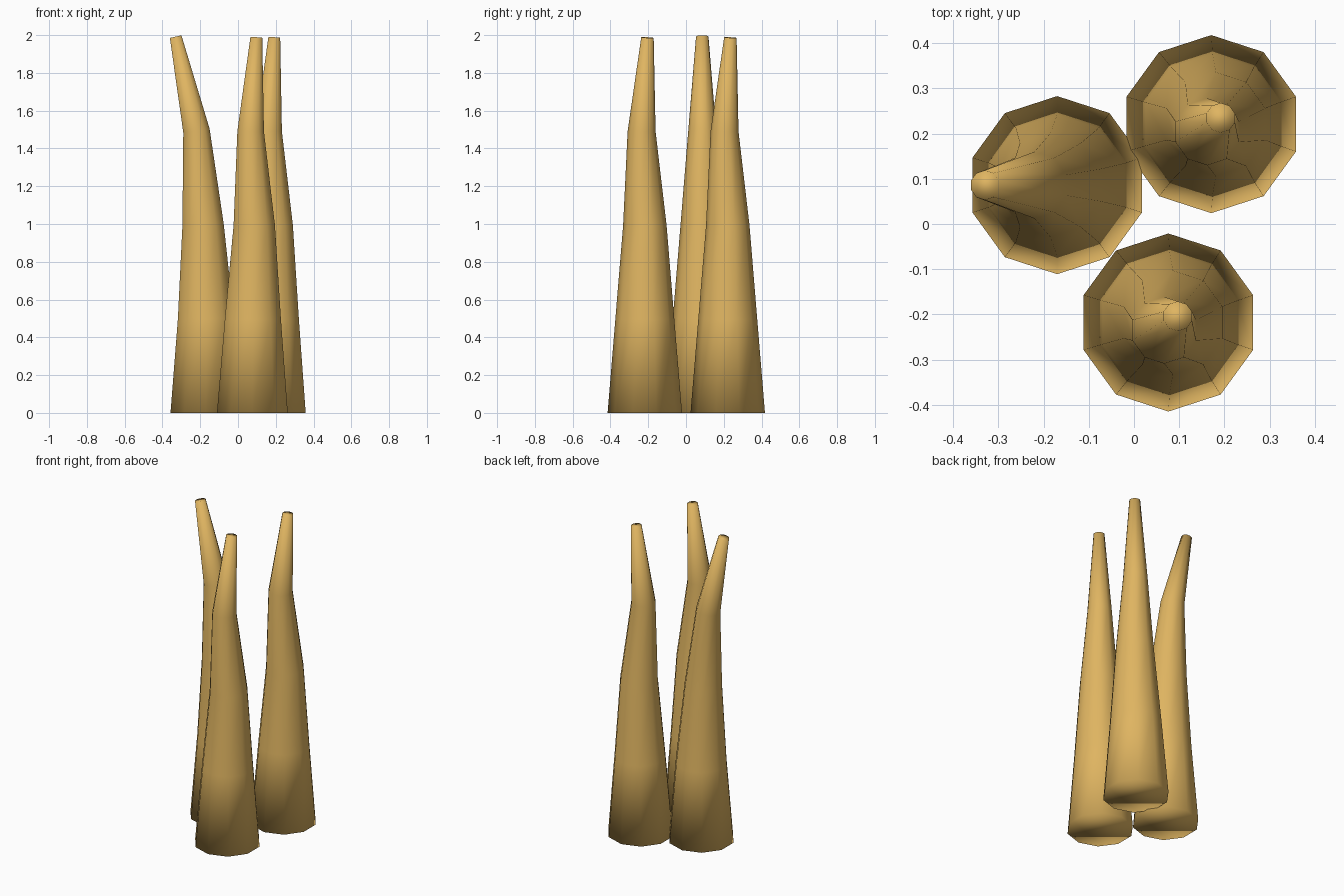
import bpy, bmesh, math
from mathutils import Vector

if "Cube" in bpy.data.objects:
    bpy.data.objects.remove(bpy.data.objects["Cube"])

SIDES = 10
R_BASE, R_TIP = 0.197, 0.033

tan = bpy.data.materials.new("tan")
tan.diffuse_color = (0.74, 0.46, 0.12, 1)
tan.use_nodes = True
tan.node_tree.nodes["Principled BSDF"].inputs["Base Color"].default_value = tan.diffuse_color


def horn(name, base, offsets, top):
    """Tapered ten-sided spike swept along a bent spine of five rings."""
    n = len(offsets)
    spine = [Vector((base[0] + dx, base[1] + dy, top * i / (n - 1)))
             for i, (dx, dy) in enumerate(offsets)]
    bm = bmesh.new()
    rings = []
    for i, c in enumerate(spine):
        r = R_BASE + (R_TIP - R_BASE) * i / (n - 1)
        # rings stand square to the spine, the base stays flat
        d = spine[min(i + 1, n - 1)] - spine[max(i - 1, 0)]
        turn = Vector((0, 0, 1)).rotation_difference(d if i else Vector((0, 0, 1)))
        ring = []
        for k in range(SIDES):
            a = math.pi / 2 + math.tau * k / SIDES
            ring.append(bm.verts.new(c + turn @ Vector((r * math.cos(a), r * math.sin(a), 0))))
        rings.append(ring)
    for lo, hi in zip(rings, rings[1:]):
        for k in range(SIDES):
            j = (k + 1) % SIDES
            bm.faces.new((lo[k], lo[j], hi[j], hi[k]))
    bm.faces.new(rings[0][::-1])
    bm.faces.new(rings[-1])
    for f in bm.faces:
        f.smooth = True
    mesh = bpy.data.meshes.new(name)
    bm.to_mesh(mesh)
    bm.free()
    mesh.materials.append(tan)
    obj = bpy.data.objects.new(name, mesh)
    bpy.context.collection.objects.link(obj)


# left spike leans outwards, the other two share a gentle wave
lean = [(0, 0), (0, 0), (-0.015, 0), (-0.05, 0), (-0.16, 0)]
wave = [(0, 0), (0.003, 0), (0.01, 0), (-0.009, -0.017), (0.021, 0.014)]

horn("left_spike", (-0.17, 0.086), lean, 1.992)
horn("back_spike", (0.171, 0.221), wave, 1.987)
horn("front_spike", (0.076, -0.218), wave, 1.987)
